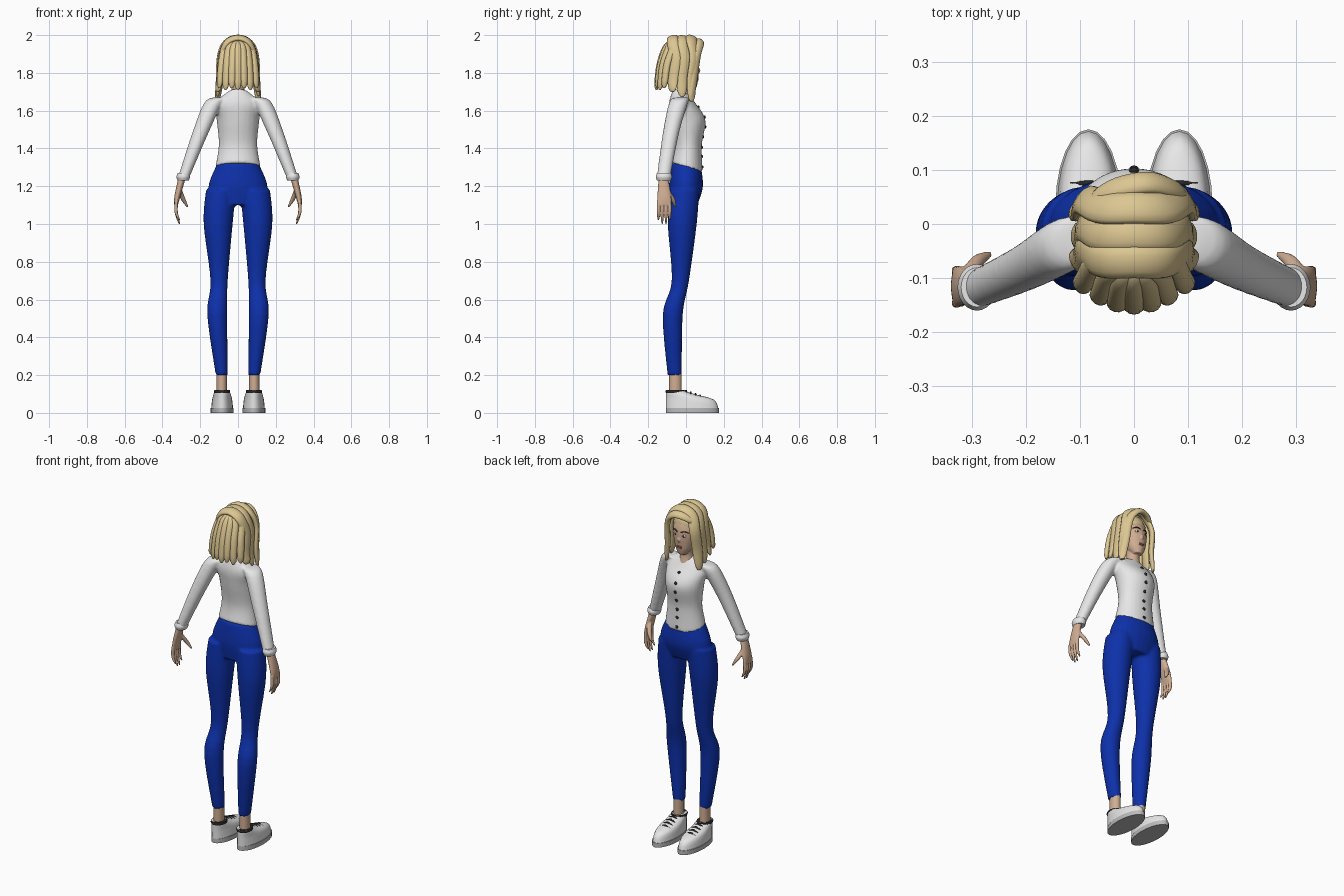
import bpy, bmesh, math
from mathutils import Vector, Matrix

if "Cube" in bpy.data.objects:
    bpy.data.objects.remove(bpy.data.objects["Cube"], do_unlink=True)


def material(name, red, green, blue):
    mat = bpy.data.materials.new(name)
    mat.use_nodes = True
    mat.diffuse_color = (red, green, blue, 1)
    shader = mat.node_tree.nodes["Principled BSDF"]
    shader.inputs["Base Color"].default_value = mat.diffuse_color
    return mat


SKIN = material("skin", .63, .42, .29)
HAIR = material("blonde hair", .72, .57, .29)
WHITE = material("white cloth", .8, .8, .8)
BLUE = material("blue denim", .004, .03, .4)
BLACK = material("black trim", .02, .02, .02)
SOLE = material("grey sole", .5, .5, .5)
LIP = material("lips", .45, .2, .16)
BROW = material("brown brows", .08, .05, .03)


def spline(rows, steps=5):
    """Smooth in-between rows through the given ones."""
    result = []
    for i in range(len(rows) - 1):
        before, start, end = rows[max(i - 1, 0)], rows[i], rows[i + 1]
        after = rows[min(i + 2, len(rows) - 1)]
        for step in range(steps):
            t = step / steps
            result.append([b + t / 2 * (c - a + t * (2 * a - 5 * b + 4 * c - d + t * (3 * (b - c) + d - a)))
                           for a, b, c, d in zip(before, start, end, after)])
    return result + [rows[-1]]


def skin_rings(bm, rings):
    """Bridge neighbouring rings and cap both ends."""
    loops = [[bm.verts.new(point) for point in ring] for ring in rings]
    for low, high in zip(loops, loops[1:]):
        for i in range(len(low)):
            bm.faces.new((low[i - 1], low[i], high[i], high[i - 1]))
    bm.faces.new(loops[0])
    bm.faces.new(loops[-1])


def circle(count):
    angles = [math.tau * i / count for i in range(count)]
    return [(math.cos(angle), math.sin(angle)) for angle in angles]


def oval(z, width, depth=None, x=0, y=0, tilt=0):
    """A level cross-section, given by its half width and half depth."""
    return (x, y, z, width, depth or width, tilt)


def loft(bm, ovals, side=1):
    rings = []
    for x, y, z, width, depth, tilt in spline(ovals):
        rings.append([(side * (x + width * c), y + depth * s, z + tilt * depth * s)
                      for c, s in circle(24)])
    skin_rings(bm, rings)


def band(bm, z, height, width, depth, x, y, side):
    """A rounded cuff around a limb."""
    loft(bm, [oval(z + d * height, width - abs(d) * height / 3, depth - abs(d) * height / 3, x, y)
              for d in (-1, 0, 1)], side)


def strand(bm, path, width, thickness, centre):
    """A flat strand facing away from the centre, rounded off at both ends."""
    points = [Vector(point) for point in spline(path)]
    last = len(points) - 1
    rings = []
    for i, point in enumerate(points):
        along = (points[min(i + 1, last)] - points[max(i - 1, 0)]).normalized()
        outward = point - Vector(centre)
        outward = (outward - along * outward.dot(along)).normalized()
        across = along.cross(outward)
        taper = max(.3, math.sqrt(1 - abs(2 * i / last - 1) ** 8))
        rings.append([point + taper * (across * width * c + outward * thickness * s)
                      for c, s in circle(12)])
    skin_rings(bm, rings)


def ball(bm, position, size):
    bmesh.ops.create_uvsphere(bm, u_segments=20, v_segments=12, radius=1,
                              matrix=Matrix.Translation(position) @ Matrix.Diagonal((*size, 1)))


def finish(name, bm, mat, voxel=0):
    bmesh.ops.recalc_face_normals(bm, faces=bm.faces)
    for face in bm.faces:
        face.smooth = len(face.verts) < 5
    mesh = bpy.data.meshes.new(name)
    bm.to_mesh(mesh)
    bm.free()
    mesh.materials.append(mat)
    part = bpy.data.objects.new(name, mesh)
    bpy.context.collection.objects.link(part)
    if voxel:  # fuse overlapping volumes into one skin
        fuse = part.modifiers.new("fuse", "REMESH")
        fuse.mode, fuse.voxel_size, fuse.use_smooth_shade = "VOXEL", voxel, True
        soften = part.modifiers.new("soften", "SMOOTH")
        soften.factor, soften.iterations = .5, 4


# Trousers: hips and two legs
bm = bmesh.new()
loft(bm, [oval(1.32, .11, .077), oval(1.2, .157, .09), oval(1.1, .13, .07, y=-.01)])
for side in (1, -1):
    loft(bm, [oval(1.18, .08, x=.09, y=-.01), oval(1, .077, x=.105, y=-.02), oval(.7, .046, x=.1, y=-.03),
              oval(.52, .053, x=.11, y=-.07), oval(.2, .032, .038, x=.086, y=-.06)], side)
finish("trousers", bm, BLUE, .008)

# Shirt: torso, sleeves and cuffs
TORSO = [oval(1.3, .12, .083, y=.005, tilt=-.3), oval(1.42, .102, .074, y=.01), oval(1.55, .113, .093, y=.01),
         oval(1.64, .12, .07, y=-.02), oval(1.7, .05, .045, y=-.02, tilt=-.4)]
bm, cuffs = bmesh.new(), bmesh.new()
loft(bm, TORSO)
for side in (1, -1):
    loft(bm, [oval(1.67, .05, .04, x=.08, y=-.02), oval(1.64, .05, x=.13, y=-.04),
              oval(1.48, .043, x=.2, y=-.08), oval(1.24, .03, .036, x=.29, y=-.12)], side)
    band(cuffs, 1.25, .02, .036, .043, .29, -.117, side)
finish("shirt", bm, WHITE, .008)
finish("cuffs", cuffs, WHITE)

# Buttons follow the front of the torso
bm = bmesh.new()
chest = [(y + depth, z + tilt * depth) for x, y, z, width, depth, tilt in spline(TORSO, 20)]
for i in range(7):
    y, z = min(chest, key=lambda spot: abs(spot[1] - 1.3 - i * .053))
    ball(bm, (0, y, z), (.009, .006, .009))
finish("buttons", bm, BLACK)

# Head, neck and nose
bm = bmesh.new()
loft(bm, [oval(1.72, .025, y=.03), oval(1.77, .055, y=.01), oval(1.87, .074, y=-.01), oval(1.96, .03, y=-.01)])
loft(bm, [oval(1.62, .06, y=-.01), oval(1.7, .036, y=-.01), oval(1.77, .04, y=-.01)])
ball(bm, (0, .062, 1.812), (.011, .014, .016))
ball(bm, (0, .06, 1.83), (.007, .009, .03))
finish("head", bm, SKIN, .004)

# Face details
eyes, pupils, brows, lips = (bmesh.new() for part in range(4))
for side in (1, -1):
    ball(eyes, (side * .028, .058, 1.84), (.013, .006, .007))
    ball(pupils, (side * .027, .063, 1.84), (.005, .003, .006))
    strand(brows, [(side * .01, .066, 1.858), (side * .03, .06, 1.865), (side * .05, .045, 1.858)],
           .003, .004, (0, 0, 1.85))
for z in (1.765, 1.773):
    ball(lips, (0, .062, z), (.018, .005, .005))
finish("eyes", eyes, WHITE)
finish("pupils", pupils, BROW)
finish("eyebrows", brows, BROW)
finish("lips", lips, LIP)

# Hands with four fingers and a thumb
for side, name in ((1, "left_hand"), (-1, "right_hand")):
    bm = bmesh.new()
    loft(bm, [oval(1.25, .02, .025, x=.295, y=-.12), oval(1.15, .016, .037, x=.32, y=-.115),
              oval(1.1, .01, .038, x=.328, y=-.115)], side)
    for finger in range(4):
        y = finger * .02 - .146
        tip = 1.02 if finger in (0, 3) else 1
        loft(bm, [oval(1.12, .009, x=.326, y=y), oval(1.06, .009, x=.327, y=y), oval(tip, .005, x=.31, y=y)], side)
    loft(bm, [oval(1.18, .014, x=.31, y=-.1), oval(1.13, .013, x=.29, y=-.07), oval(1.09, .006, x=.267, y=-.056)],
         side)
    finish(name, bm, SKIN, .004)

# Ankles, shoes, soles and laces, all lined up at the heel
HEEL, SHOE_X = -.107, .084
ankles, uppers, soles, laces = (bmesh.new() for part in range(4))
for side in (1, -1):
    loft(ankles, [oval(z, .027, .033, x=.086, y=-.056) for z in (.08, .21)], side)
    loft(uppers, [oval(z, width, depth, SHOE_X, HEEL + depth) for z, width, depth in
                  ((.02, .058, .14), (.07, .053, .127), (.1, .045, .075), (.12, .037, .046))], side)
    loft(soles, [oval(z, .061, .141, SHOE_X, HEEL + .141) for z in (0, .026)], side)
    band(laces, .113, .007, .043, .052, SHOE_X, -.057, side)
    for row in range(4):
        y = row * .025
        height, reach = .117 - y / 3, .028 + y / 8
        strand(laces, [(side * SHOE_X + d * reach, y, height - abs(d) / 80) for d in (-1, -.5, 0, .5, 1)],
               .005, .005, (side * SHOE_X, y, 0))
finish("ankles", ankles, SKIN)
finish("shoe_uppers", uppers, WHITE)
finish("shoe_soles", soles, SOLE)
finish("shoe_laces", laces, BLACK)

# Hair: cap, bands over the crown, back locks and a swept fringe
CENTRE = (0, -.03, 1.82)
cap, bands, locks, fringe = (bmesh.new() for part in range(4))
ball(cap, (0, -.04, 1.885), (.088, .095, .1))

for i in range(3):
    y, tip = .03 - .05 * i, 1.65 + .025 * i
    half = [(.06, y, 1.96), (.09, y + .015, 1.88), (.097, y, 1.76), (.11, y, tip)]
    mirrored = [(-x, depth, z) for x, depth, z in reversed(half)]
    strand(bands, mirrored + [(0, y, 1.985)] + half, .031, .015, CENTRE)

for i in range(-3, 4):
    x = i * .03
    y, tip = 5 * x * x - .142, 1.71 + .01 * (i % 2)
    strand(locks, [(x * .4, -.08, 1.96), (x * .8, y + .03, 1.93), (x, y, 1.84), (x * 1.1, y - .015, tip)],
           .02, .015, CENTRE)

strand(fringe, [(-.08, .04, 1.93), (-.03, .066, 1.96), (.03, .076, 1.96), (.08, .06, 1.9), (.095, .04, 1.76),
                (.11, .025, 1.65)], .023, .014, CENTRE)
finish("hair_cap", cap, HAIR)
finish("hair_bands", bands, HAIR)
finish("hair_back_locks", locks, HAIR)
finish("hair_fringe", fringe, HAIR)
